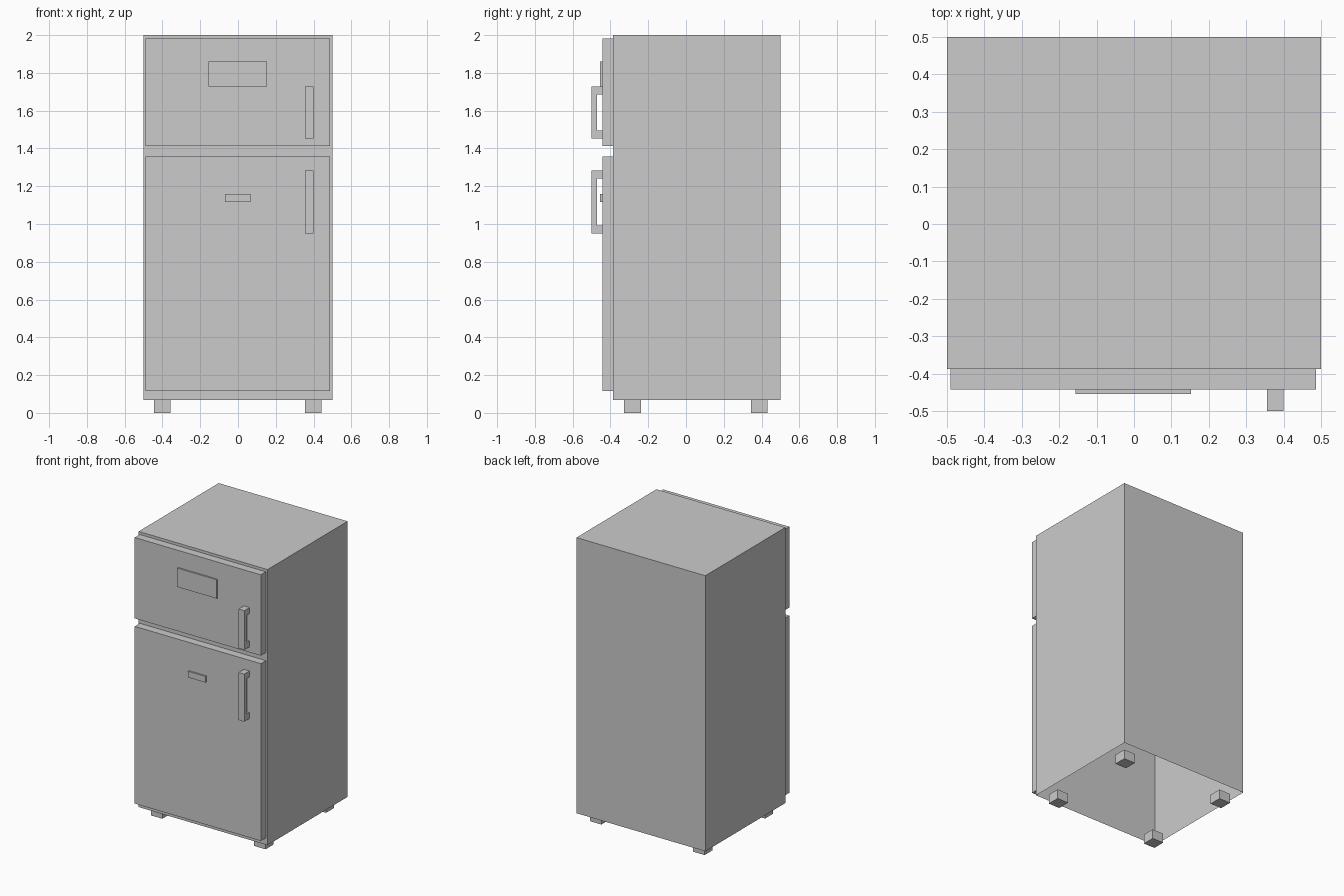
import bpy, bmesh

if "Cube" in bpy.data.objects:
    bpy.data.objects.remove(bpy.data.objects["Cube"])


def make_object(name, bm):
    mesh = bpy.data.meshes.new(name)
    bm.to_mesh(mesh)
    bm.free()
    obj = bpy.data.objects.new(name, mesh)
    bpy.context.collection.objects.link(obj)
    return obj


def box(name, x, y, z, open_bottom=False):
    """Flat-faced box from (min, max) ranges."""
    bm = bmesh.new()
    bmesh.ops.create_cube(bm, size=1)
    for v in bm.verts:
        v.co = [r[0] if c < 0 else r[1] for c, r in zip(v.co, (x, y, z))]
    bm.normal_update()
    if open_bottom:
        under = [f for f in bm.faces if f.normal.z < -0.9]
        bmesh.ops.delete(bm, geom=under, context='FACES_ONLY')
    return make_object(name, bm)


def handle(name, z0, z1):
    """C-shaped side profile, extruded across x."""
    x0, x1 = 0.355, 0.399
    front, inner, back, leg = -0.5, -0.471, DOOR_Y, 0.042
    profile = [(back, z0), (front, z0), (front, z1), (back, z1),
               (back, z1 - leg), (inner, z1 - leg),
               (inner, z0 + leg), (back, z0 + leg)]
    bm = bmesh.new()
    face = bm.faces.new([bm.verts.new((x0, y, z)) for y, z in profile])
    ext = bmesh.ops.extrude_face_region(bm, geom=[face])
    moved = [g for g in ext['geom'] if isinstance(g, bmesh.types.BMVert)]
    bmesh.ops.translate(bm, verts=moved, vec=(x1 - x0, 0, 0))
    bmesh.ops.recalc_face_normals(bm, faces=bm.faces)
    return make_object(name, bm)


BODY_Y, DOOR_Y, PLATE_Y = -0.387, -0.443, -0.454
BODY_Z = 0.067

# Cabinet shell, open underneath
box("cabinet", (-0.5, 0.5), (BODY_Y, 0.5), (BODY_Z, 2.0), open_bottom=True)

# Doors, plates and handles
parts = [
    ("freezer", (1.414, 1.981), (-0.156, 0.153), (1.729, 1.861), (1.452, 1.728)),
    ("fridge", (0.115, 1.358), (-0.069, 0.066), (1.117, 1.160), (0.949, 1.283)),
]
for name, door_z, plate_x, plate_z, handle_z in parts:
    box(name + "_door", (-0.491, 0.487), (DOOR_Y, BODY_Y), door_z)
    box(name + "_plate", plate_x, (PLATE_Y, DOOR_Y), plate_z)
    handle(name + "_handle", *handle_z)

# Four feet
for side, x in (("left", -0.402), ("right", 0.399)):
    for end, y in (("front", -0.283), ("back", 0.387)):
        box(f"{end}_{side}_foot", (x - 0.044, x + 0.044),
            (y - 0.044, y + 0.044), (0, BODY_Z))
